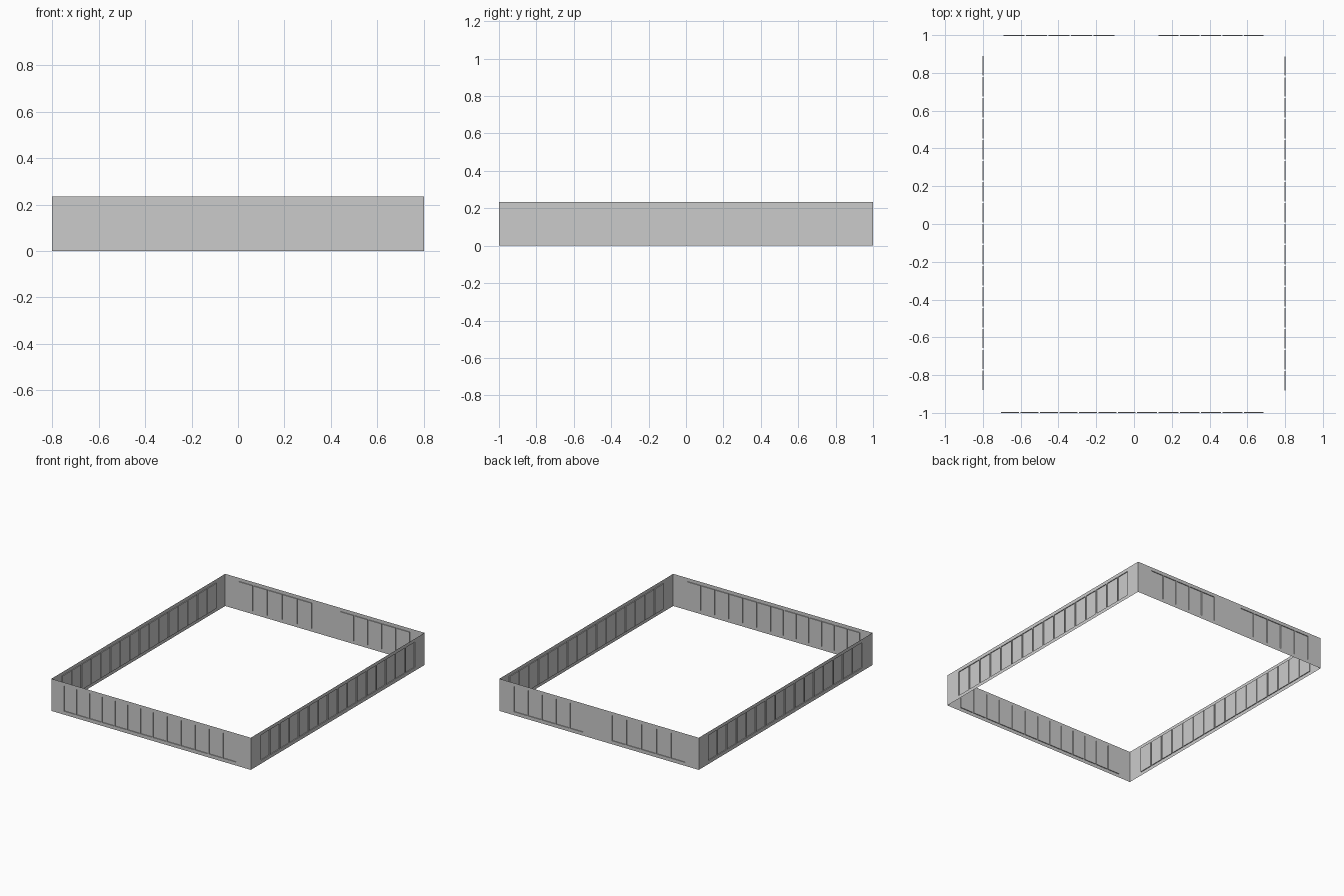
import bpy, bmesh
from math import radians
from mathutils import Matrix

if "Cube" in bpy.data.objects:
    bpy.data.objects.remove(bpy.data.objects["Cube"])

HX, HY, H = 0.803, 1.0, 0.234      # half width, half depth, wall height
Z0, Z1 = 0.025, 0.209              # bottom and top of the recessed panels
GAP, DEPTH = 0.008, 0.006          # strip between panels, panel recess


def panels(a, b, n):
    """Split the span a..b into n panels with narrow strips between them."""
    w = (b - a + GAP) / n
    return [(a + i * w, a + (i + 1) * w - GAP) for i in range(n)]


def wall(name, half, offset, turn, spans):
    """Single-skin wall facing -y, panels pushed inward, turned into place."""
    bm = bmesh.new()
    us = [-half] + [u for s in spans for u in s] + [half]
    rows = [[bm.verts.new((u, -offset, z)) for u in us] for z in (0, Z0, Z1, H)]
    recessed = []
    for j in range(3):
        for i in range(len(us) - 1):
            f = bm.faces.new((rows[j][i], rows[j][i + 1],
                              rows[j + 1][i + 1], rows[j + 1][i]))
            if j == 1 and i % 2 == 1:
                recessed.append(f)
    # push every panel inward, leaving thin reveals around it
    out = bmesh.ops.extrude_discrete_faces(bm, faces=recessed)
    for f in out["faces"]:
        bmesh.ops.translate(bm, verts=f.verts[:], vec=(0, DEPTH, 0))
    bmesh.ops.transform(bm, matrix=Matrix.Rotation(radians(turn), 4, 'Z'),
                        verts=bm.verts)
    me = bpy.data.meshes.new(name)
    bm.to_mesh(me)
    bm.free()
    ob = bpy.data.objects.new(name, me)
    bpy.context.collection.objects.link(ob)


# Front: one continuous band in two groups
wall("front_wall", HX, HY, 0,
     panels(-0.703, 0.009, 7) + panels(0.017, 0.686, 6))
# Right and left: sixteen panels each
wall("right_wall", HY, HX, 90, panels(-0.882, 0.888, 16))
wall("left_wall", HY, HX, -90, panels(-0.89, 0.88, 16))
# Back: two groups with a plain middle (local u is -x here)
wall("back_wall", HX, HY, 180,
     panels(-0.686, -0.13, 5) + panels(0.103, 0.691, 5))
